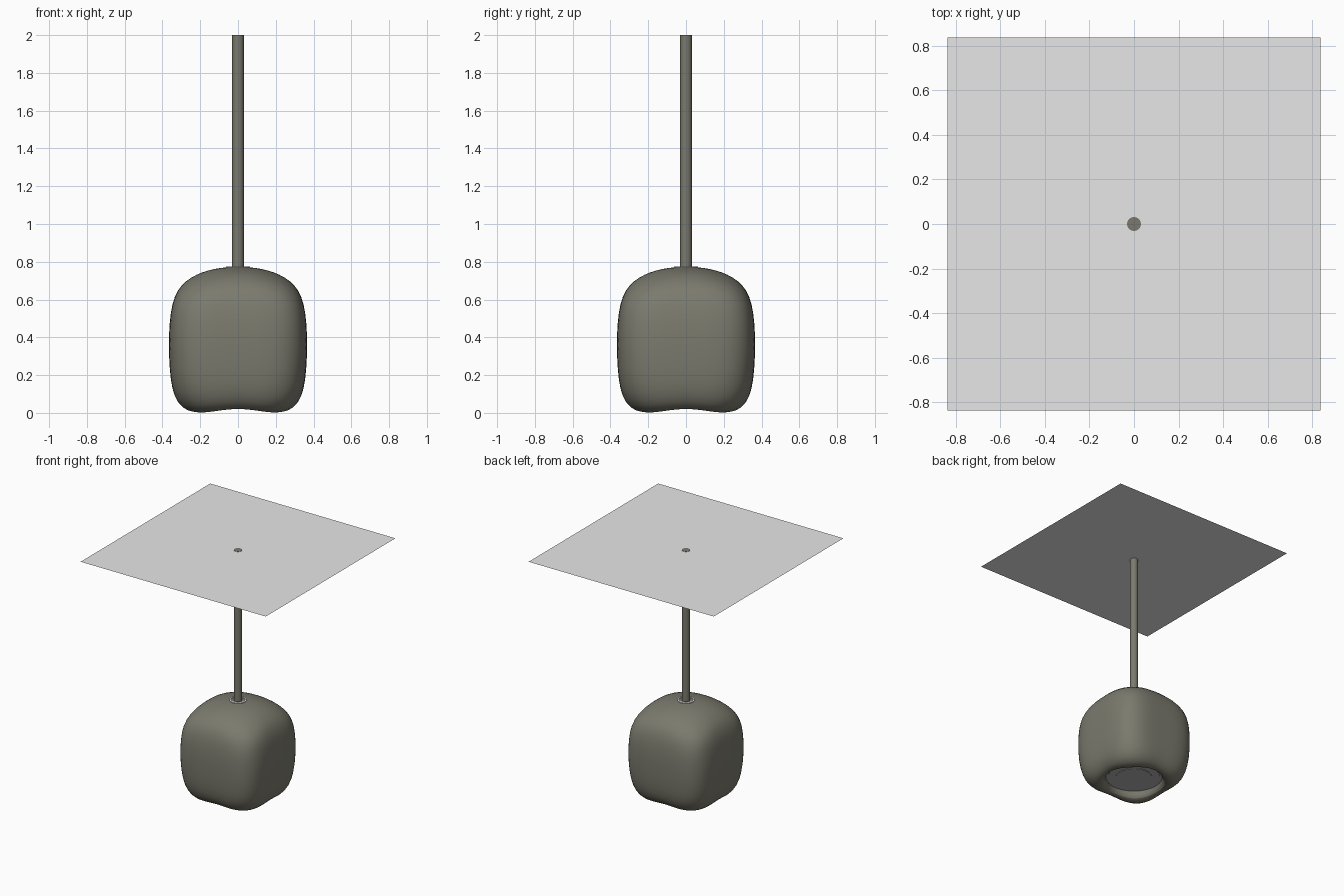
import bpy, bmesh, math

if "Cube" in bpy.data.objects:
    bpy.data.objects.remove(bpy.data.objects["Cube"])


def material(name, rgb):
    m = bpy.data.materials.new(name)
    m.diffuse_color = (*rgb, 1)
    m.use_nodes = True
    m.node_tree.nodes["Principled BSDF"].inputs["Base Color"].default_value = m.diffuse_color
    return m


TAUPE = material("taupe_metal", (0.20, 0.195, 0.155))
CEILING = material("ceiling_white", (0.80, 0.80, 0.80))
DIFFUSER = material("diffuser_grey", (0.43, 0.43, 0.43))
WHITE = material("ring_white", (0.85, 0.85, 0.85))


def finish(name, bm, mat, smooth=True):
    bmesh.ops.recalc_face_normals(bm, faces=bm.faces)
    me = bpy.data.meshes.new(name)
    bm.to_mesh(me)
    bm.free()
    me.materials.append(mat)
    ob = bpy.data.objects.new(name, me)
    bpy.context.collection.objects.link(ob)
    if smooth:
        bpy.ops.object.select_all(action='DESELECT')
        ob.select_set(True)
        bpy.context.view_layer.objects.active = ob
        bpy.ops.object.shade_smooth_by_angle(angle=math.radians(40))
    return ob


def loft(name, rings, mat, segs=48, cap_start=False, cap_end=False):
    """Rings of (half width, squareness, z on the axes, z on the diagonals)."""
    bm = bmesh.new()
    rows = []
    for half, n, z_axis, z_diag in rings:
        row = []
        for i in range(segs):
            a = 2 * math.pi * i / segs
            c, s = math.cos(a), math.sin(a)
            r = half / (abs(c) ** n + abs(s) ** n) ** (1 / n)
            t = math.sin(2 * a) ** 2
            row.append(bm.verts.new((r * c, r * s, z_axis + (z_diag - z_axis) * t)))
        rows.append(row)
    for lo, hi in zip(rows, rows[1:]):
        for i in range(segs):
            j = (i + 1) % segs
            bm.faces.new((lo[i], lo[j], hi[j], hi[i]))
    if cap_start:
        bm.faces.new(rows[0][::-1])
    if cap_end:
        bm.faces.new(rows[-1])
    return finish(name, bm, mat)


# shade: round opening below blending into a soft cube and a domed top
shade = loft("lamp_shade", [
    (0.215, 2.0, 0.075, 0.075),
    (0.225, 2.0, 0.040, 0.035),
    (0.237, 2.0, 0.022, 0.010),
    (0.262, 2.3, 0.018, -0.002),
    (0.300, 2.8, 0.034, 0.010),
    (0.337, 3.3, 0.085, 0.065),
    (0.357, 3.8, 0.170, 0.160),
    (0.366, 4.0, 0.300, 0.300),
    (0.366, 4.0, 0.420, 0.420),
    (0.358, 4.0, 0.530, 0.530),
    (0.337, 3.7, 0.620, 0.615),
    (0.300, 3.2, 0.678, 0.670),
    (0.250, 2.8, 0.717, 0.712),
    (0.190, 2.4, 0.746, 0.744),
    (0.120, 2.1, 0.764, 0.764),
    (0.060, 2.0, 0.771, 0.771),
    (0.028, 2.0, 0.772, 0.772)], TAUPE)
sub = shade.modifiers.new("smooth", 'SUBSURF')
sub.levels = sub.render_levels = 1

# recessed diffuser with two shallow steps
loft("diffuser", [(0.140, 2, 0.058, 0.058), (0.140, 2, 0.061, 0.061),
                  (0.200, 2, 0.061, 0.061), (0.200, 2, 0.064, 0.064),
                  (0.222, 2, 0.064, 0.064)], DIFFUSER, cap_start=True)

# thin pale ring around the rod hole
loft("top_ring", [(0.064, 2, 0.766, 0.766), (0.064, 2, 0.776, 0.776),
                  (0.052, 2, 0.776, 0.776), (0.052, 2, 0.766, 0.766)], WHITE)

# hanging rod
loft("rod", [(0.031, 2, 0.74, 0.74), (0.031, 2, 2.0, 2.0)], TAUPE,
     segs=32, cap_start=True, cap_end=True)

# ceiling sheet
bm = bmesh.new()
bmesh.ops.create_grid(bm, x_segments=1, y_segments=1, size=0.838)
for v in bm.verts:
    v.co.z = 1.998
finish("ceiling_panel", bm, CEILING, smooth=False)
